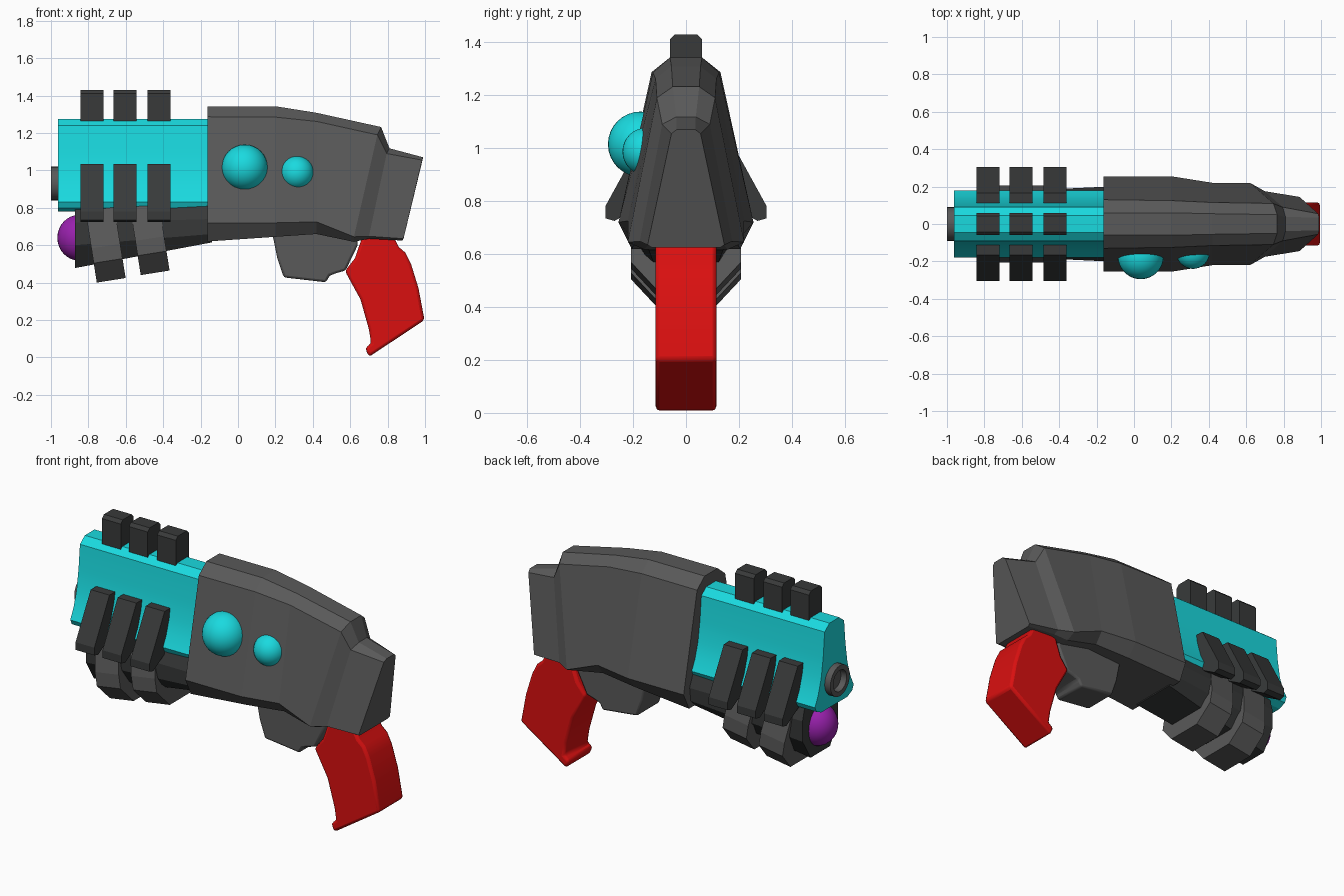
import bpy, bmesh
from math import sin, cos, pi, radians

if "Cube" in bpy.data.objects:
    bpy.data.objects.remove(bpy.data.objects["Cube"])


def material(name, rgb):
    m = bpy.data.materials.new(name)
    m.diffuse_color = (*rgb, 1)
    m.use_nodes = True
    m.node_tree.nodes["Principled BSDF"].inputs["Base Color"].default_value = m.diffuse_color
    return m


CYAN = material("cyan", (0.01, 0.70, 0.74))
RED = material("red", (0.70, 0.005, 0.005))
PURPLE = material("purple", (0.32, 0.015, 0.42))
GREY = material("grey", (0.10, 0.10, 0.10))
DARK = material("dark_grey", (0.04, 0.042, 0.042))


def loft(name, rings, mat, smooth=None, bevel=0):
    """Skin a list of closed point rings and cap both ends."""
    bm = bmesh.new()
    vs = [[bm.verts.new(p) for p in ring] for ring in rings]
    n = len(vs[0])
    for a, b in zip(vs, vs[1:]):
        for i in range(n):
            j = (i + 1) % n
            bm.faces.new((a[i], a[j], b[j], b[i]))
    bm.faces.new(vs[0])
    bm.faces.new(vs[-1][::-1])
    bmesh.ops.recalc_face_normals(bm, faces=bm.faces)
    mesh = bpy.data.meshes.new(name)
    bm.to_mesh(mesh)
    bm.free()
    ob = bpy.data.objects.new(name, mesh)
    bpy.context.collection.objects.link(ob)
    mesh.materials.append(mat)
    if bevel:
        mod = ob.modifiers.new("bevel", "BEVEL")
        mod.width, mod.segments, mod.angle_limit = bevel, 2, radians(40)
    if smooth:
        bpy.ops.object.select_all(action="DESELECT")
        ob.select_set(True)
        bpy.context.view_layer.objects.active = ob
        bpy.ops.object.shade_smooth_by_angle(angle=radians(smooth))
    return ob


def both_sides(half):
    """Half cross-section (x, y, z), top to bottom -> full ring."""
    return half + [(x, -y, z) for x, y, z in reversed(half)]


def section(x, half):
    return both_sides([(x, y, z) for y, z in half])


def ball(name, centre, r, mat, scale=(1, 1, 1)):
    bpy.ops.mesh.primitive_uv_sphere_add(segments=32, ring_count=16, radius=r, location=centre)
    ob = bpy.context.object
    ob.name = name
    ob.scale = scale
    ob.data.materials.append(mat)
    bpy.ops.object.shade_smooth()


# Main body shell: top, shoulder, widest line and underside per section
body = [
    [(-.163, .06, 1.343), (-.163, .13, 1.287), (-.163, .255, .72), (-.163, .205, .62)],
    [(.20, .06, 1.343), (.20, .125, 1.285), (.20, .255, .72), (.20, .19, .645)],
    [(.42, .055, 1.308), (.42, .115, 1.262), (.42, .22, .725), (.42, .17, .66)],
    [(.765, .05, 1.232), (.745, .11, 1.19), (.62, .22, .645), (.62, .16, .618)],
    [(.81, .037, 1.118), (.795, .09, 1.09), (.70, .175, .648), (.70, .14, .635)],
    [(.99, .035, 1.07), (.985, .055, 1.055), (.885, .145, .635), (.88, .13, .625)],
]
loft("body_shell", [both_sides(s) for s in body], GREY)

# Barrel with flared lower sides
barrel = [(.045, 1.275), (.09, 1.24), (.103, 1.10), (.122, .98), (.15, .89),
          (.18, .83), (.165, .80), (.12, .78)]
loft("barrel", [section(-.963, barrel), section(-.12, barrel)], CYAN, smooth=20)

# Hollow muzzle ring
muzzle = [(-.94, .09), (-1.0, .09), (-1.0, .062), (-.965, .058)]
loft("muzzle", [[(x, r * cos(2 * pi * i / 24), .93 + r * sin(2 * pi * i / 24))
                 for i in range(24)] for x, r in muzzle], GREY, smooth=30)

# Fore-end under the barrel, and the ball set in its nose
loft("fore_end", [section(-.872, [(.14, .81), (.165, .72), (.165, .60), (.09, .478)]),
                  section(-.14, [(.17, .81), (.20, .74), (.19, .66), (.14, .615)])], DARK)
ball("nose_ball", (-.85, 0, .64), .122, PURPLE, (.95, .9, 1))

# Tilted bands wrapped around the fore-end
band = [(.165, .18), (.207, -.02), (.207, -.10), (.11, -.205)]
for i, (x, z) in enumerate([(-.71, .615), (-.475, .655)]):
    ob = loft(f"fore_end_band_{i + 1}", [section(-.078, band), section(.078, band)], GREY)
    ob.location = (x, 0, z)
    ob.rotation_euler.y = radians(-9)

# Three rows of fins: one on top, one on each side
top_fin = [(.042, 1.43), (.06, 1.412), (.06, 1.25)]
side_fin = [(.09, 1.035), (.165, 1.035), (.305, .78), (.305, .735), (.27, .725), (.14, .80)]
for i, x in enumerate((-.78, -.605, -.422)):
    a, b = x - .061, x + .061
    loft(f"top_fin_{i + 1}", [section(a, top_fin), section(b, top_fin)], DARK)
    for name, s in (("front", -1), ("back", 1)):
        loft(f"{name}_fin_{i + 1}",
             [[(e, s * y, z) for y, z in side_fin] for e in (a, b)], DARK)

# Domes on the front side
ball("large_dome", (.036, -.172, 1.015), .123, CYAN)
ball("small_dome", (.315, -.15, .987), .09, CYAN)


def slab(name, outline, hw, mat, bevel):
    return loft(name, [[(x, y, z) for x, z in outline] for y in (-hw, hw)],
                mat, smooth=30, bevel=bevel)


# Trigger block under the body
slab("trigger_block", [(.17, .70), (.19, .63), (.21, .53), (.245, .428), (.47, .402),
                       (.49, .438), (.53, .452), (.575, .465), (.64, .60), (.64, .70)],
     .105, GREY, .012)

# Curved handle
slab("handle", [(.67, .66), (.83, .65), (.86, .59), (.895, .56), (.925, .50), (.965, .37),
                (.997, .20), (.70, .003), (.68, .05), (.712, .075), (.70, .15),
                (.655, .31), (.572, .462), (.625, .53)],
     .115, RED, .015)
